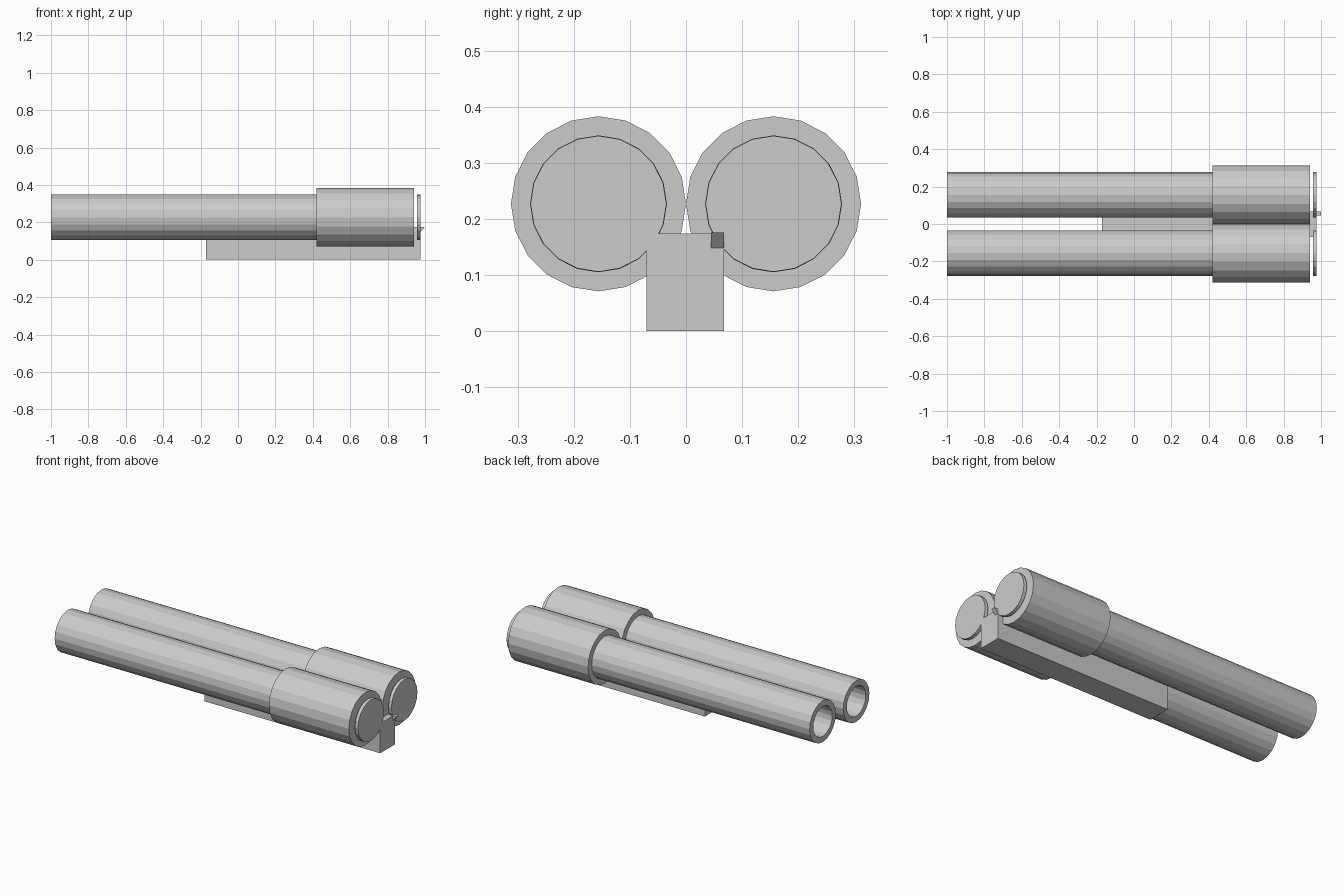
import bpy, bmesh, math

if "Cube" in bpy.data.objects:
    bpy.data.objects.remove(bpy.data.objects["Cube"], do_unlink=True)

grey = bpy.data.materials.new("light grey")
grey.use_nodes = True
colour = (0.6, 0.6, 0.6, 1)
grey.diffuse_color = colour
grey.node_tree.nodes["Principled BSDF"].inputs["Base Color"].default_value = colour

SIDES = 20
AXIS_Y, AXIS_Z = 0.156, 0.227


def finish(name, bm):
    bmesh.ops.recalc_face_normals(bm, faces=bm.faces)
    mesh = bpy.data.meshes.new(name)
    bm.to_mesh(mesh)
    bm.free()
    mesh.materials.append(grey)
    obj = bpy.data.objects.new(name, mesh)
    bpy.context.collection.objects.link(obj)
    return obj


def lathe(name, profile, y):
    """Sweep (x, radius) points round the tube axis; cap both ends."""
    bm = bmesh.new()
    rings = []
    for x, r in profile:
        angles = [math.tau * i / SIDES for i in range(SIDES)]
        rings.append([bm.verts.new((x, y + r * math.cos(a), AXIS_Z + r * math.sin(a)))
                      for a in angles])
    for a, b in zip(rings, rings[1:]):
        for i in range(SIDES):
            j = (i + 1) % SIDES
            bm.faces.new((a[i], a[j], b[j], b[i]))
    bm.faces.new(rings[0])
    bm.faces.new(rings[-1])
    return finish(name, bm)


def prism(name, outline, y0, y1):
    """Extrude an (x, z) outline from y0 to y1."""
    bm = bmesh.new()
    face = bm.faces.new([bm.verts.new((x, y0, z)) for x, z in outline])
    out = bmesh.ops.extrude_face_region(bm, geom=[face])
    verts = [v for v in out["geom"] if isinstance(v, bmesh.types.BMVert)]
    bmesh.ops.translate(bm, verts=verts, vec=(0, y1 - y0, 0))
    return finish(name, bm)


# Twin tubes, each with a bored barrel, a thick collar and an end disc
for side, s in (("right", -1), ("left", 1)):
    y = s * AXIS_Y
    lathe(side + "_barrel", [(0.45, 0.088), (-1, 0.088), (-1, 0.122), (0.5, 0.122)], y)
    lathe(side + "_collar", [(0.42, 0.156), (0.94, 0.156)], y)
    lathe(side + "_end_disc", [(0.956, 0.122), (0.975, 0.121)], y)

# Mounting rail under the tubes
prism("rail", [(-0.17, 0), (0.975, 0), (0.975, 0.174), (-0.17, 0.174)], -0.07, 0.068)

# Small catch on the rail end
prism("catch", [(0.96, 0.176), (1, 0.176), (0.975, 0.148), (0.96, 0.148)], 0.045, 0.068)
